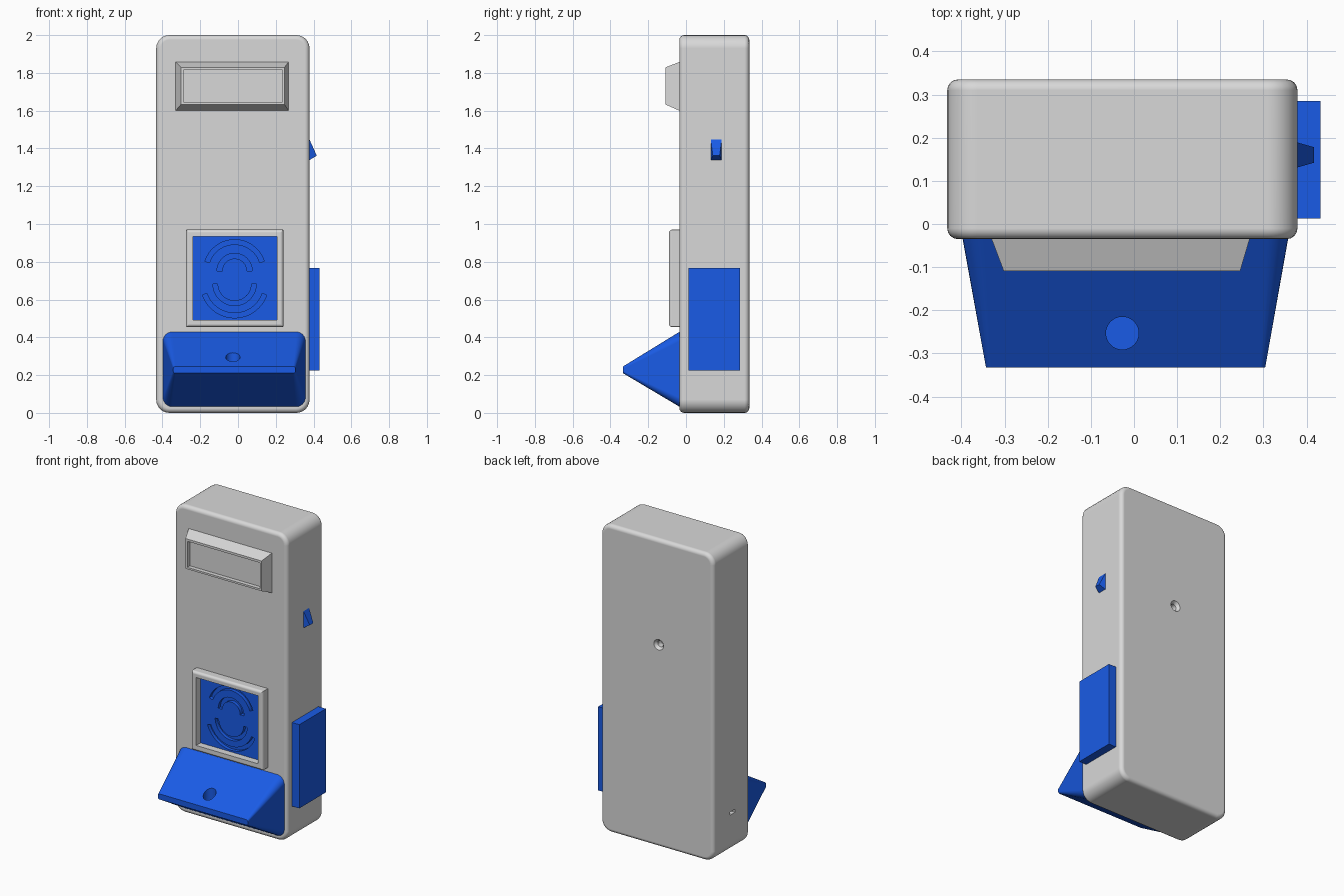
import bpy, bmesh
from math import sin, cos, pi, radians

if "Cube" in bpy.data.objects:
    bpy.data.objects.remove(bpy.data.objects["Cube"])


def material(name, rgb):
    m = bpy.data.materials.new(name)
    m.diffuse_color = (*rgb, 1)
    m.use_nodes = True
    m.node_tree.nodes["Principled BSDF"].inputs["Base Color"].default_value = m.diffuse_color
    return m


GREY = material("light_grey", (0.69, 0.69, 0.69))
BLUE = material("strong_blue", (0.01, 0.105, 0.79))


def finish(name, bm, mat):
    bmesh.ops.recalc_face_normals(bm, faces=bm.faces[:])
    me = bpy.data.meshes.new(name)
    bm.to_mesh(me)
    bm.free()
    ob = bpy.data.objects.new(name, me)
    bpy.context.collection.objects.link(ob)
    if mat:
        me.materials.append(mat)
    return ob


def smooth(ob):
    """Smooth the rims but keep the large faces flat-looking."""
    bpy.ops.object.select_all(action='DESELECT')
    ob.select_set(True)
    bpy.context.view_layer.objects.active = ob
    bpy.ops.object.shade_smooth_by_angle(angle=radians(30))
    m = ob.modifiers.new("flat_faces", 'WEIGHTED_NORMAL')
    m.keep_sharp = True
    m.weight = 100
    bpy.ops.object.modifier_apply(modifier=m.name)


def rounded_rect(y, x0, x1, z0, z1, r, n=6):
    corners = [(x1 - r, z1 - r), (x0 + r, z1 - r), (x0 + r, z0 + r), (x1 - r, z0 + r)]
    return [(cx + r * cos((k + i / n) * pi / 2), y, cz + r * sin((k + i / n) * pi / 2))
            for k, (cx, cz) in enumerate(corners) for i in range(n + 1)]


def loft(name, loops, mat):
    """Skin closed loops of equal length and cap both ends."""
    bm = bmesh.new()
    rings = [[bm.verts.new(p) for p in loop] for loop in loops]
    for a, b in zip(rings, rings[1:]):
        for i in range(len(a)):
            j = (i + 1) % len(a)
            bm.faces.new((a[i], a[j], b[j], b[i]))
    bm.faces.new(rings[0])
    bm.faces.new(rings[-1])
    return finish(name, bm, mat)


def edge_round(y, d, x0, x1, z0, z1, r, e, steps=4):
    """Loops for a rounded rim at depth y; d = +1 if the solid lies towards +y."""
    out = []
    for i in range(steps + 1):
        a = i / steps * pi / 2
        s = e * (1 - cos(a))
        out.append(rounded_rect(y + d * e * (1 - sin(a)), x0 + s, x1 - s, z0 + s, z1 - s,
                                max(r - s, 0.002)))
    return out


def rect(y, x0, x1, z0, z1):
    return [(x0, y, z0), (x1, y, z0), (x1, y, z1), (x0, y, z1)]


def box(name, x0, x1, y0, y1, z0, z1, mat=None):
    return loft(name, [rect(y, x0, x1, z0, z1) for y in (y0, y1)], mat)


def cylinder(name, centre, axis, r0, r1, depth):
    """Round cutter starting at centre and running along axis ('y' or 'z')."""
    x, y, z = centre
    loops = []
    for t, r in ((0, r0), (depth, r1)):
        ring = [(r * cos(i * pi / 16), r * sin(i * pi / 16)) for i in range(32)]
        loops.append([(x + u, y + t, z + v) if axis == 'y' else (x + u, y + v, z + t)
                      for u, v in ring])
    return loft(name, loops, None)


def arc_cutter(cz, r0, r1, a0, a1, y0, y1, n=24):
    angles = [radians(a0 + (a1 - a0) * i / n) for i in range(n + 1)]
    outline = [(r1, a) for a in angles] + [(r0, a) for a in reversed(angles)]
    return loft("slot_cutter", [[(-0.018 + r * cos(a), y, cz + r * sin(a)) for r, a in outline]
                                for y in (y0, y1)], None)


def cut(ob, cutter):
    cutter.hide_render = True
    m = ob.modifiers.new("cut", 'BOOLEAN')
    m.operation, m.solver, m.object = 'DIFFERENCE', 'EXACT', cutter
    bpy.context.view_layer.objects.active = ob
    bpy.ops.object.modifier_apply(modifier=m.name)
    bpy.data.objects.remove(cutter)


# main housing with rounded rims, back screw hole and side cable slot
B = (-0.433, 0.379, 0.0, 2.0, 0.07)
front = edge_round(-0.035, 1, *B, 0.025)
back = edge_round(0.335, -1, *B, 0.025)
housing = loft("housing", front[::-1] + back, GREY)
cut(housing, cylinder("hole", (-0.038, 0.316, 1.315), 'y', 0.02, 0.036, 0.021))
cut(housing, cylinder("hole", (-0.038, 0.28, 1.315), 'y', 0.02, 0.02, 0.04))
cut(housing, box("slot", -0.45, -0.40, 0.115, 0.165, 0.248, 0.268))
cut(housing, box("pocket", -0.238, 0.207, -0.1, 0.0, 0.493, 0.935))
smooth(housing)

# raised display hood near the top, with a thin rim around a sunken face
hood = loft("display_hood", [rect(-0.03, -0.33, 0.268, 1.60, 1.858),
                             rect(-0.035, -0.33, 0.268, 1.60, 1.858),
                             rect(-0.109, -0.302, 0.246, 1.633, 1.829)], GREY)
cut(hood, box("recess", -0.288, 0.236, -0.2, -0.082, 1.645, 1.814))

# square speaker frame
F = (-0.275, 0.24, 0.455, 0.97, 0.004)
frame = loft("speaker_frame", [rounded_rect(-0.03, *F)] + edge_round(-0.09, 1, *F, 0.016), GREY)
cut(frame, box("opening", -0.238, 0.207, -0.2, 0.1, 0.493, 0.935))
smooth(frame)

# speaker panel with four curved slots
panel = box("speaker_panel", -0.238, 0.207, -0.045, 0.0, 0.493, 0.935, BLUE)
for cz, r0, r1, a0, a1 in ((0.752, 0.065, 0.093, 0, 180), (0.752, 0.14, 0.165, 18, 162),
                           (0.683, 0.09, 0.115, 180, 360), (0.683, 0.155, 0.18, 199, 341)):
    cut(panel, arc_cutter(cz, r0, r1, a0, a1, -0.1, -0.022))

# wedge-shaped tray at the bottom with a round hole in its upper slope
tray = loft("front_tray", [rounded_rect(-0.03, -0.398, 0.358, 0.03, 0.432, 0.05),
                           rounded_rect(-0.333, -0.343, 0.304, 0.210, 0.246, 0.012)], BLUE)
cut(tray, cylinder("hole", (-0.027, -0.253, 0.215), 'z', 0.038, 0.038, 0.3))
smooth(tray)

# flat plate on the right side
box("side_plate", 0.375, 0.432, 0.013, 0.285, 0.224, 0.768, BLUE)

# small tapered side switch
loft("side_switch", [[(0.375, y0, 1.455), (0.417, y1, 1.362), (0.375, y0, 1.336)]
                     for y0, y1 in ((0.13, 0.142), (0.19, 0.178))], BLUE)
